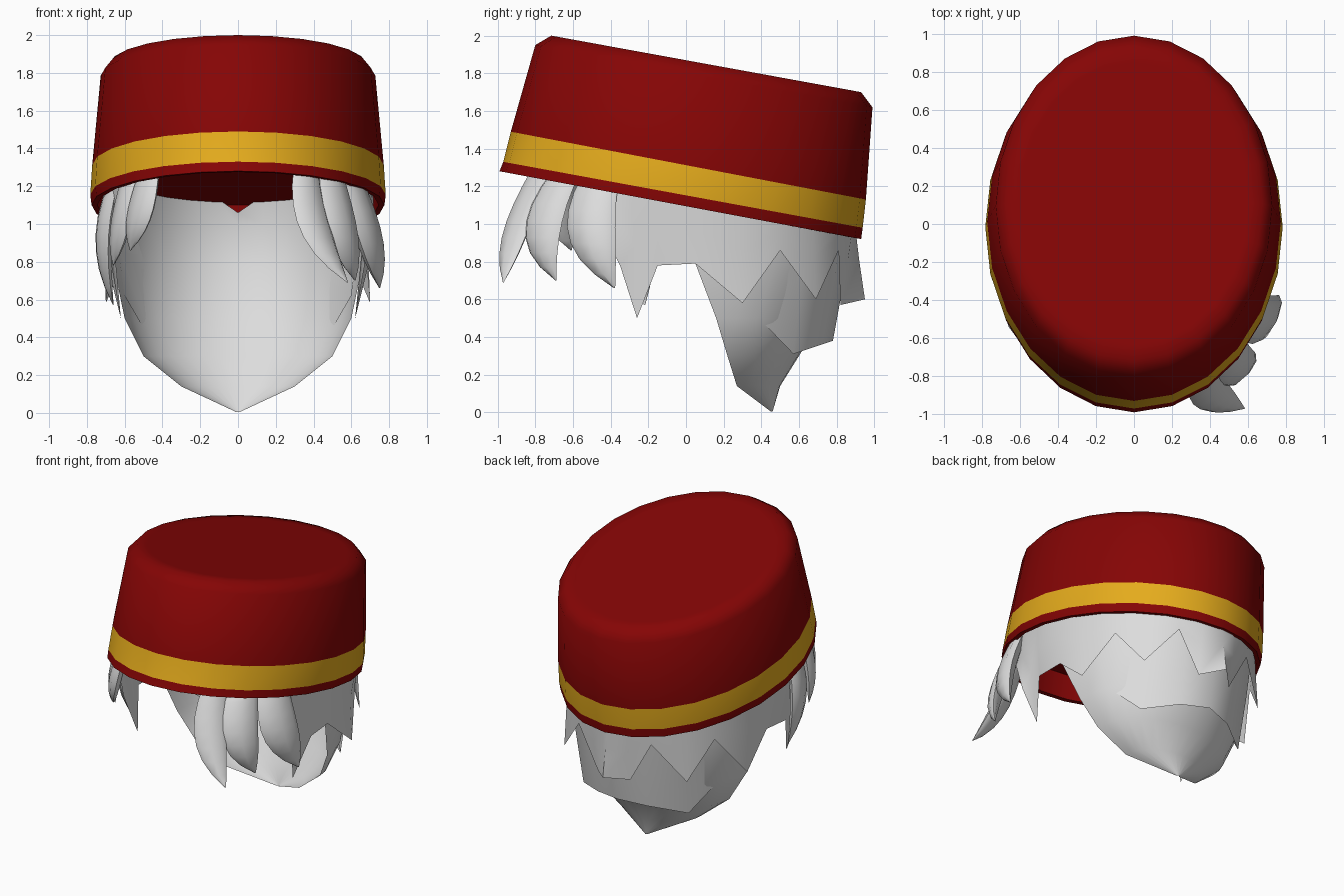
import bpy, bmesh, math
from mathutils import Vector

if "Cube" in bpy.data.objects:
    bpy.data.objects.remove(bpy.data.objects["Cube"])


def material(name, rgb):
    m = bpy.data.materials.new(name)
    m.diffuse_color = (*rgb, 1)
    m.use_nodes = True
    m.node_tree.nodes["Principled BSDF"].inputs["Base Color"].default_value = m.diffuse_color
    return m


RED = material("deep red", (0.235, 0.0015, 0.0015))
GOLD = material("gold", (0.78, 0.41, 0.012))
HAIR = material("pale grey", (0.72, 0.72, 0.72))


def finish(name, bm, mats, angle):
    me = bpy.data.meshes.new(name)
    bm.to_mesh(me)
    bm.free()
    for m in mats:
        me.materials.append(m)
    ob = bpy.data.objects.new(name, me)
    bpy.context.collection.objects.link(ob)
    bpy.ops.object.select_all(action='DESELECT')
    ob.select_set(True)
    bpy.context.view_layer.objects.active = ob
    bpy.ops.object.shade_smooth_by_angle(angle=math.radians(angle))
    return ob


def bridge(bm, a, b, closed=True):
    """Quads between two equal rows of vertices."""
    n = len(a)
    return [bm.faces.new((a[i], a[(i + 1) % n], b[(i + 1) % n], b[i]))
            for i in range(n if closed else n - 1)]


# Tilted oval hat: front y, front z, back y, back z, half width
N = 24
rings = [(-0.92, 1.44, 0.90, 1.10, 0.73),    # recessed lining
         (-0.95, 1.275, 0.90, 0.925, 0.745),
         (-0.99, 1.28, 0.93, 0.92, 0.775),   # rim
         (-0.97, 1.33, 0.938, 0.98, 0.782),  # band
         (-0.93, 1.49, 0.955, 1.13, 0.772),
         (-0.80, 1.95, 0.99, 1.62, 0.727),   # crown
         (-0.715, 2.0, 0.93, 1.70, 0.675),
         (-0.633, 1.985, 0.848, 1.715, 0.60)]
bm = bmesh.new()
rows = []
for yf, zf, yb, zb, w in rings:
    row = []
    for i in range(N):
        a = math.tau * i / N
        t = (1 - math.cos(a)) / 2
        row.append(bm.verts.new((w * math.sin(a), yf + (yb - yf) * t, zf + (zb - zf) * t)))
    rows.append(row)
for k in range(len(rows) - 1):
    for f in bridge(bm, rows[k], rows[k + 1]):
        f.material_index = 1 if k == 3 else 0
bm.faces.new(rows[0][::-1])
bm.faces.new(rows[-1])
finish("hat", bm, (RED, GOLD), 55)

# Inner bowl of hair: height, half width, side-edge y, back y
bowl = [(0.005, 0.01, 0.45, 0.46), (0.14, 0.30, 0.27, 0.50), (0.30, 0.50, 0.22, 0.60),
        (0.50, 0.60, 0.16, 0.72), (0.79, 0.66, 0.05, 0.82), (1.00, 0.68, 0.00, 0.84),
        (1.15, 0.67, 0.00, 0.82)]
bm = bmesh.new()
prev = None
for k, (z, w, ye, yb) in enumerate(bowl):
    row = []
    for i in range(17):
        a = math.pi * (i / 16 - 0.5)
        notch = 0.09 if k == 6 and i == 8 else 0
        row.append(bm.verts.new((w * math.sin(a), ye + (yb - ye) * math.cos(a), z - notch)))
    if prev:
        bridge(bm, row, prev, False)
    prev = row
finish("hair_bowl", bm, (HAIR,), 60)


def jagged_layer(name, edge, w, d):
    """Sheet hanging from the hat to a mirrored zigzag hem of (x, y, z)."""
    hem = edge + [(-x, y, z) for x, y, z in edge[-2::-1]]
    bm = bmesh.new()
    low, mid, top = [], [], []
    for x, y, z in hem:
        r = math.hypot(x / w, y / d)
        tx, ty = x / r, y / r
        tz = 1.14 - 0.1875 * ty
        top.append(bm.verts.new((tx, ty, tz)))
        mid.append(bm.verts.new((tx * 0.6 + x * 0.4, ty * 0.6 + y * 0.4, tz * 0.55 + z * 0.45)))
        low.append(bm.verts.new((x, y, z)))
    bridge(bm, low, mid, False)
    bridge(bm, mid, top, False)
    finish(name, bm, (HAIR,), 50)


# Outer jagged layer round the sides and back
outer = [(0.61, -0.50, 1.08), (0.67, -0.35, 0.78), (0.62, -0.26, 0.50), (0.69, -0.15, 0.78),
         (0.68, 0.05, 0.79), (0.70, 0.30, 0.58), (0.58, 0.50, 0.86), (0.49, 0.69, 0.60),
         (0.29, 0.81, 0.86), (0.13, 0.82, 0.57), (0.0, 0.95, 0.60)]
jagged_layer("outer_hair", outer, 0.72, 0.90)

# Shorter middle layer at the back
middle = [(0.60, 0.27, 0.62), (0.42, 0.57, 0.31), (0.20, 0.72, 0.36), (0.0, 0.78, 0.38)]
jagged_layer("middle_hair", middle, 0.70, 0.88)


def lock(name, root, mid, tip, half):
    """Curved, flattened lock tapering to a point."""
    p0, pm, p2 = Vector(root), Vector(mid), Vector(tip)
    p1 = pm * 2 - (p0 + p2) / 2
    out = Vector((pm.x / 0.6, pm.y, 0)).normalized()
    side = Vector((-out.y, out.x, 0))
    bm = bmesh.new()
    prev = None
    first = None
    for k in range(8):
        t = k / 7
        c = p0 * (1 - t) ** 2 + p1 * 2 * t * (1 - t) + p2 * t * t
        s = half * max(0.03, (0.75 + 0.9 * t) * (1 - t ** 2.2))
        row = []
        for i in range(8):
            a = math.tau * i / 8
            row.append(bm.verts.new(c + side * s * math.cos(a) + out * s * 0.4 * math.sin(a)))
        if prev:
            bridge(bm, prev, row)
        else:
            first = row
        prev = row
    bm.faces.new(first[::-1])
    bm.faces.new(prev)
    bmesh.ops.recalc_face_normals(bm, faces=bm.faces)
    finish(name, bm, (HAIR,), 60)


# Swept fringe, fuller on one side
lock("fringe_front", (0.36, -0.76, 1.30), (0.41, -0.90, 0.97), (0.58, -0.97, 0.69), 0.11)
lock("fringe_middle", (0.48, -0.62, 1.30), (0.55, -0.76, 0.97), (0.62, -0.69, 0.70), 0.13)
lock("fringe_side", (0.59, -0.45, 1.26), (0.69, -0.50, 0.94), (0.75, -0.38, 0.66), 0.145)
lock("fringe_left_front", (-0.47, -0.63, 1.28), (-0.52, -0.66, 1.05), (-0.57, -0.61, 0.86), 0.11)
lock("fringe_left_middle", (-0.57, -0.51, 1.26), (-0.62, -0.53, 1.00), (-0.66, -0.46, 0.78), 0.10)
lock("fringe_left_side", (-0.65, -0.28, 1.22), (-0.71, -0.27, 0.90), (-0.66, -0.22, 0.57), 0.11)
